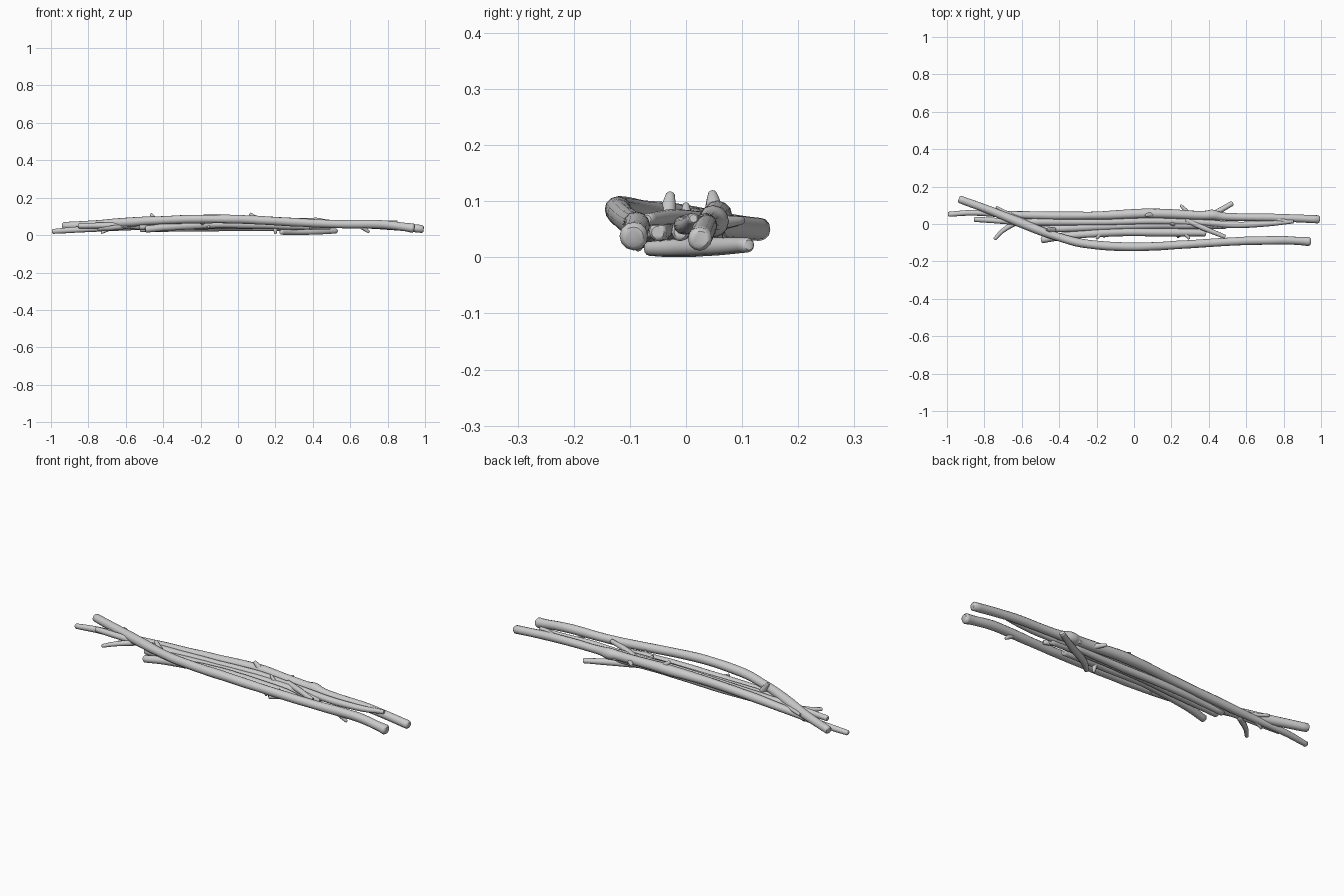
import bpy, bmesh, math, random
from mathutils import Vector, noise

random.seed(4)
SIDES = 12


def spline(pts, n):
    # Catmull-Rom samples through (x, y, z, radius) points
    p = [Vector(q) for q in pts]
    p = [p[0] * 2 - p[1]] + p + [p[-1] * 2 - p[-2]]
    out = []
    for i in range(1, len(p) - 2):
        a, b, c, d = p[i - 1:i + 3]
        for k in range(n):
            t = k / n
            out.append(0.5 * (2 * b + (c - a) * t + (2 * a - 5 * b + 4 * c - d) * t * t
                              + (3 * b - a - 3 * c + d) * t ** 3))
    return out + [p[-2]]


def stick(name, pts, n=8, wobble=0.07):
    # Tapered, slightly lumpy tube with rounded-off cut ends
    s = spline(pts, n)
    c = [q.to_3d() for q in s]
    r = [q[3] for q in s]
    t0, t1 = (c[1] - c[0]).normalized(), (c[-1] - c[-2]).normalized()
    c = [c[0] - t0 * r[0] * 0.35] + c + [c[-1] + t1 * r[-1] * 0.35]
    r = [r[0] * 0.7] + r + [r[-1] * 0.7]
    bm = bmesh.new()
    rings = []
    for i, p in enumerate(c):
        t = (c[min(i + 1, len(c) - 1)] - c[max(i - 1, 0)]).normalized()
        ref = Vector((0, 0, 1)) if abs(t.z) < 0.9 else Vector((1, 0, 0))
        u = ref.cross(t).normalized()
        v = t.cross(u)
        ring = []
        for k in range(SIDES):
            a = 2 * math.pi * k / SIDES
            d = u * math.cos(a) + v * math.sin(a)
            lump = 1 + wobble * noise.noise(Vector((p.x * 9, p.y * 9, p.z * 9)) + d)
            q = p + d * r[i] * lump
            q.z = max(q.z, 0.001)
            ring.append(bm.verts.new(q))
        rings.append(ring)
    for a, b in zip(rings, rings[1:]):
        for k in range(SIDES):
            j = (k + 1) % SIDES
            bm.faces.new((a[k], a[j], b[j], b[k]))
    bm.faces.new(rings[0][::-1])
    bm.faces.new(rings[-1])
    bmesh.ops.recalc_face_normals(bm, faces=bm.faces)
    me = bpy.data.meshes.new(name)
    bm.to_mesh(me)
    bm.free()
    ob = bpy.data.objects.new(name, me)
    bpy.context.collection.objects.link(ob)
    bpy.ops.object.select_all(action='DESELECT')
    bpy.context.view_layer.objects.active = ob
    ob.select_set(True)
    bpy.ops.object.shade_smooth_by_angle(angle=math.radians(50))


# Long branches
stick("bent_branch", [
    (-.93, .132, .05, .020), (-.75, .065, .057, .023), (-.58, -.005, .07, .025),
    (-.42, -.065, .079, .022), (-.25, -.107, .085, .023), (0, -.122, .085, .023),
    (.3, -.108, .069, .022), (.5, -.095, .06, .022), (.75, -.087, .058, .023),
    (.88, -.09, .045, .022), (.935, -.093, .038, .025)])
stick("back_branch", [
    (-.99, .052, .02, .013), (-.85, .06, .03, .016), (-.65, .05, .042, .019),
    (-.45, .045, .055, .022), (-.2, .045, .068, .022), (.08, .056, .075, .026),
    (.35, .046, .066, .024), (.42, .048, .064, .028), (.5, .038, .06, .021),
    (.75, .034, .054, .021), (.985, .025, .033, .021)])
stick("middle_branch", [
    (-.85, .025, .05, .014), (-.6, .01, .053, .017), (-.48, .012, .05, .022),
    (-.2, .01, .062, .018), (.1, .016, .07, .018), (.35, .008, .06, .018),
    (.55, -.005, .058, .017), (.72, .003, .058, .015), (.85, .013, .069, .010)])

# Shorter branches packed in the middle
stick("short_branch_front", [
    (-.49, -.085, .032, .018), (-.35, -.062, .045, .02), (-.1, -.045, .058, .021),
    (.15, -.045, .055, .022), (.3, -.045, .05, .021), (.38, -.05, .045, .016)])
stick("short_branch_inner", [
    (-.52, -.03, .045, .018), (-.3, -.02, .05, .021), (0, -.008, .055, .021),
    (.28, -.005, .055, .022), (.49, -.01, .045, .016)])
stick("short_branch_under", [
    (-.52, .012, .03, .014), (-.2, .025, .038, .018), (.1, .02, .04, .018),
    (.38, .03, .036, .014)])

# Thin twigs lying across the bundle
stick("cross_twig_under", [
    (.525, .11, .022, .013), (.42, .05, .019, .016), (.3, -.01, .017, .017),
    (.23, -.065, .016, .013)])
stick("cross_twig_top", [
    (.28, .02, .07, .013), (.38, -.025, .072, .014), (.485, -.068, .068, .011)])
stick("left_twig_front", [
    (-.745, -.08, .03, .009), (-.7, -.035, .035, .012), (-.62, .015, .045, .015)])
stick("left_twig_back", [
    (-.735, .09, .062, .007), (-.68, .06, .058, .01), (-.58, .01, .055, .015)])

# Broken side-shoot stubs: base, tip, base radius
stubs = [
    ((-.43, -.035, .06), (-.465, -.028, .112), .018),
    ((.1, .05, .08), (.065, .047, .114), .017),
    ((.31, .035, .06), (.25, .1, .066), .016),
    ((-.18, -.05, .06), (-.2, -.078, .068), .014),
    ((.27, -.045, .055), (.295, -.078, .062), .015),
    ((-.15, -.04, .06), (-.16, -.07, .04), .013),
    ((.2, -.04, .05), (.2, -.05, .008), .014),
    ((.48, .03, .055), (.37, .064, .05), .014),
    ((.22, 0, .06), (.195, .0, .094), .013),
    ((.65, -.09, .055), (.7, -.085, .016), .015),
    ((-.68, .05, .04), (-.73, .042, .012), .013),
    ((.74, .03, .055), (.84, .01, .073), .014),
]
for i, (a, b, r) in enumerate(stubs):
    a, b = Vector(a), Vector(b)
    m = a.lerp(b, 0.55)
    stick(f"stub_{i + 1}", [(*a, r), (*m, r * .75), (*b, r * .45)], 3)
